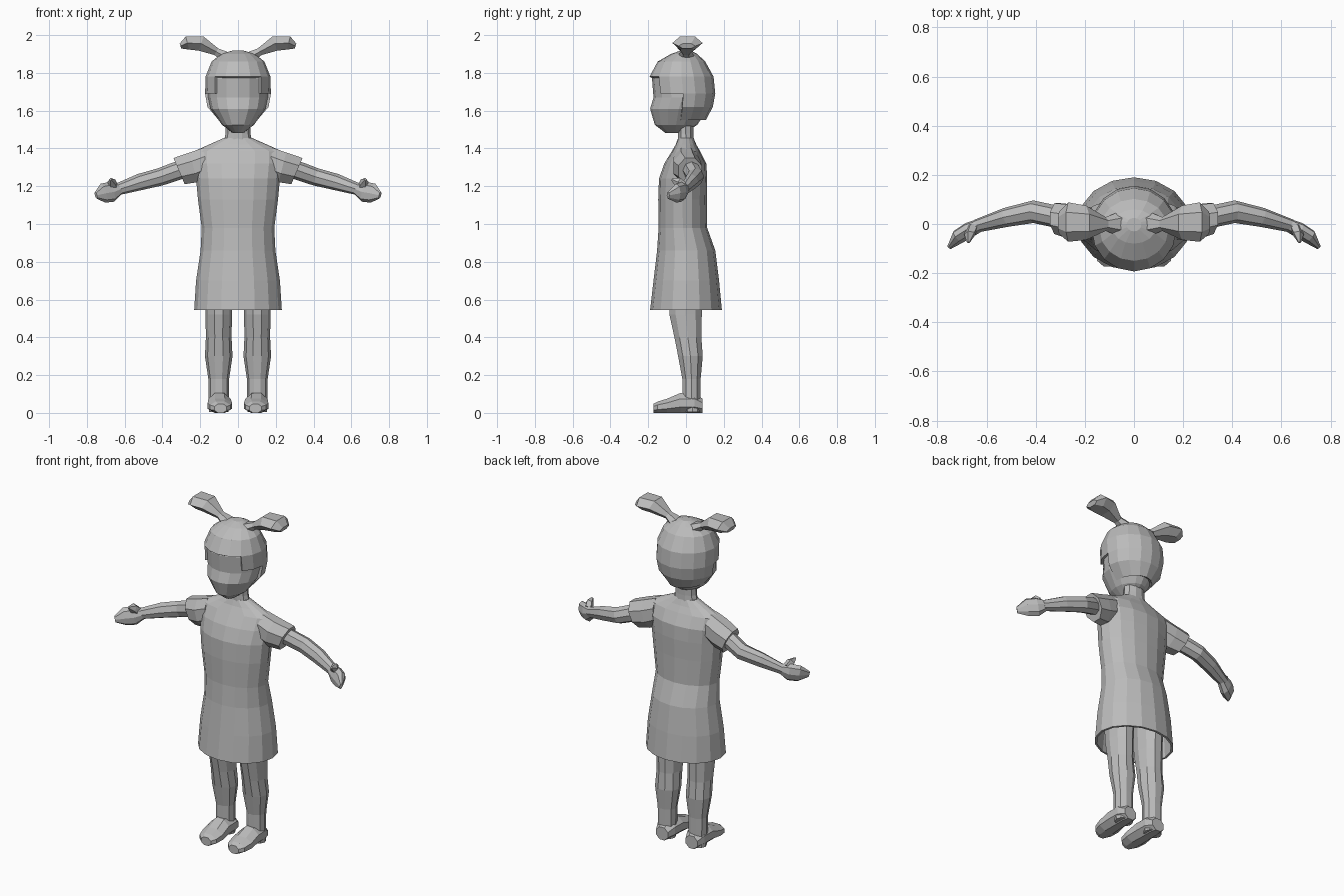
import bpy, bmesh, math
from mathutils import Vector

grey = bpy.data.materials.new("plain grey")
grey.diffuse_color = (0.5, 0.5, 0.5, 1)


def loft(name, sections, n, cap_start=True, cap_end=True, keep=None, thick=0, turn=0.0):
    """Join elliptical sections, each (centre, u axis, v axis), into a flat-shaded skin."""
    bm = bmesh.new()
    rings = []
    for c, u, v in sections:
        c, u, v = Vector(c), Vector(u), Vector(v)
        angles = [2 * math.pi * (i + turn) / n for i in range(n)]
        rings.append([bm.verts.new(c + u * math.cos(a) + v * math.sin(a)) for a in angles])
    for a, b in zip(rings, rings[1:]):
        for i in range(n):
            j = (i + 1) % n
            bm.faces.new((a[i], a[j], b[j], b[i]))
    if cap_start:
        bm.faces.new(rings[0])
    if cap_end:
        bm.faces.new(rings[-1])
    bmesh.ops.recalc_face_normals(bm, faces=bm.faces)
    if keep:
        drop = [f for f in bm.faces if not keep(f.calc_center_median())]
        bmesh.ops.delete(bm, geom=drop, context='FACES')
    me = bpy.data.meshes.new(name)
    bm.to_mesh(me)
    bm.free()
    me.materials.append(grey)
    ob = bpy.data.objects.new(name, me)
    bpy.context.collection.objects.link(ob)
    if thick:
        mod = ob.modifiers.new("thickness", 'SOLIDIFY')
        mod.thickness = thick
        mod.offset = -1
    return ob


def level(rows, x=0):
    """Horizontal sections from rows of (z, half width, front y, back y)."""
    return [((x, (f + b) / 2, z), (h, 0, 0), (0, (b - f) / 2, 0)) for z, h, f, b in rows]


# Dress, open at the hem
loft("dress", level([
    (0.545, 0.232, -0.190, 0.190), (0.70, 0.222, -0.172, 0.175),
    (0.86, 0.198, -0.153, 0.155), (0.98, 0.192, -0.145, 0.112),
    (1.13, 0.212, -0.147, 0.110), (1.24, 0.222, -0.143, 0.112),
    (1.32, 0.232, -0.115, 0.108), (1.385, 0.232, -0.075, 0.075),
    (1.42, 0.155, -0.055, 0.055), (1.455, 0.075, -0.042, 0.040)]),
    16, cap_start=False, thick=0.012)

# Neck
loft("neck", level([(1.42, 0.078, -0.045, 0.045), (1.48, 0.066, -0.045, 0.042),
                    (1.58, 0.062, -0.045, 0.042)]), 10)

# Head with a slightly hollow face and a forward chin
loft("head", level([
    (1.483, 0.030, -0.110, -0.005), (1.525, 0.085, -0.165, 0.060),
    (1.61, 0.145, -0.190, 0.115), (1.67, 0.158, -0.172, 0.135),
    (1.77, 0.158, -0.180, 0.130), (1.85, 0.125, -0.135, 0.085),
    (1.895, 0.06, -0.07, 0.045)]), 16)


# Hair cap, stepping down from forehead to ears to nape
def hair_area(p):
    return p.z > 1.775 or (p.z > 1.685 and p.y > -0.125) or p.y > -0.03


loft("hair", level([
    (1.55, 0.102, -0.160, 0.105), (1.62, 0.162, -0.180, 0.142),
    (1.69, 0.174, -0.185, 0.155), (1.78, 0.172, -0.193, 0.146),
    (1.86, 0.140, -0.150, 0.102), (1.90, 0.090, -0.080, 0.060),
    (1.918, 0.030, -0.030, 0.025)]),
    16, cap_start=False, keep=hair_area, thick=0.02)

for s, side in ((-1, "right"), (1, "left")):
    # Pigtail: narrow at the tie, widening, then ending in a blunt tip
    loft(side + "_pigtail", [
        ((s * x, y, z), (0, w, 0), (s * t, 0, h)) for x, y, z, w, t, h in (
            (0.06, 0.0, 1.882, 0.050, -0.015, 0.030),
            (0.115, 0.0, 1.912, 0.028, -0.012, 0.020),
            (0.195, 0.005, 1.955, 0.070, -0.015, 0.043),
            (0.268, 0.008, 1.958, 0.080, 0.010, 0.040),
            (0.305, 0.005, 1.942, 0.045, 0.005, 0.015))], 6)

    # Short sleeve with a tilted opening
    loft(side + "_sleeve", [
        ((s * x, y, z), (0, w, 0), (s * t, 0, h)) for x, y, z, w, t, h in (
            (0.17, 0.0, 1.325, 0.070, 0.015, 0.085),
            (0.235, 0.005, 1.30, 0.078, 0.022, 0.085),
            (0.312, 0.022, 1.28, 0.068, 0.032, 0.075))], 8, turn=0.5)

    # Arm, bent slightly back at the elbow
    loft(side + "_arm", [
        ((s * x, y, z), (s * t, w, 0), (s * 0.3 * h, 0, h)) for x, y, z, w, t, h in (
            (0.25, 0.015, 1.305, 0.045, 0, 0.048),
            (0.34, 0.035, 1.275, 0.046, 0, 0.047),
            (0.41, 0.050, 1.250, 0.046, 0, 0.045),
            (0.52, 0.027, 1.222, 0.038, 0.01, 0.042),
            (0.64, -0.008, 1.183, 0.025, 0.01, 0.030))], 8)

    # Mitten hand, flat and curling forward
    loft(side + "_hand", [
        ((s * x, y, z), (s * t, w, 0), (s * 0.25 * h, 0, h)) for x, y, z, w, t, h in (
            (0.625, -0.004, 1.186, 0.024, 0.01, 0.030),
            (0.67, -0.024, 1.170, 0.028, 0.015, 0.052),
            (0.715, -0.052, 1.163, 0.024, 0.018, 0.050),
            (0.752, -0.095, 1.152, 0.007, 0.006, 0.018))], 8)

    # Thumb
    loft(side + "_thumb", [
        ((s * x, y, z), (s * r, 0, 0), (0, r * 0.6, r)) for x, y, z, r in (
            (0.658, -0.015, 1.195, 0.026), (0.668, -0.042, 1.222, 0.023),
            (0.674, -0.075, 1.236, 0.006))], 5)

    # Leg
    loft(side + "_leg", level([
        (0.005, 0.052, -0.01, 0.080), (0.08, 0.054, -0.022, 0.080),
        (0.18, 0.055, -0.022, 0.080), (0.30, 0.073, -0.045, 0.092),
        (0.40, 0.068, -0.065, 0.085), (0.52, 0.070, -0.092, 0.088),
        (0.80, 0.080, -0.105, 0.095)], s * 0.102), 10)

    # Shoe: flat sole, sloping from the instep down to the toe
    loft(side + "_shoe", [
        ((s * x, y, h / 2), (w, 0, 0), (0, 0, h / 2 / math.sin(math.radians(67.5))))
        for x, y, w, h in (
            (0.098, 0.088, 0.042, 0.075), (0.098, 0.045, 0.062, 0.105),
            (0.098, -0.03, 0.064, 0.105), (0.096, -0.10, 0.070, 0.075),
            (0.094, -0.15, 0.060, 0.060), (0.092, -0.172, 0.035, 0.048))], 8, turn=0.5)
